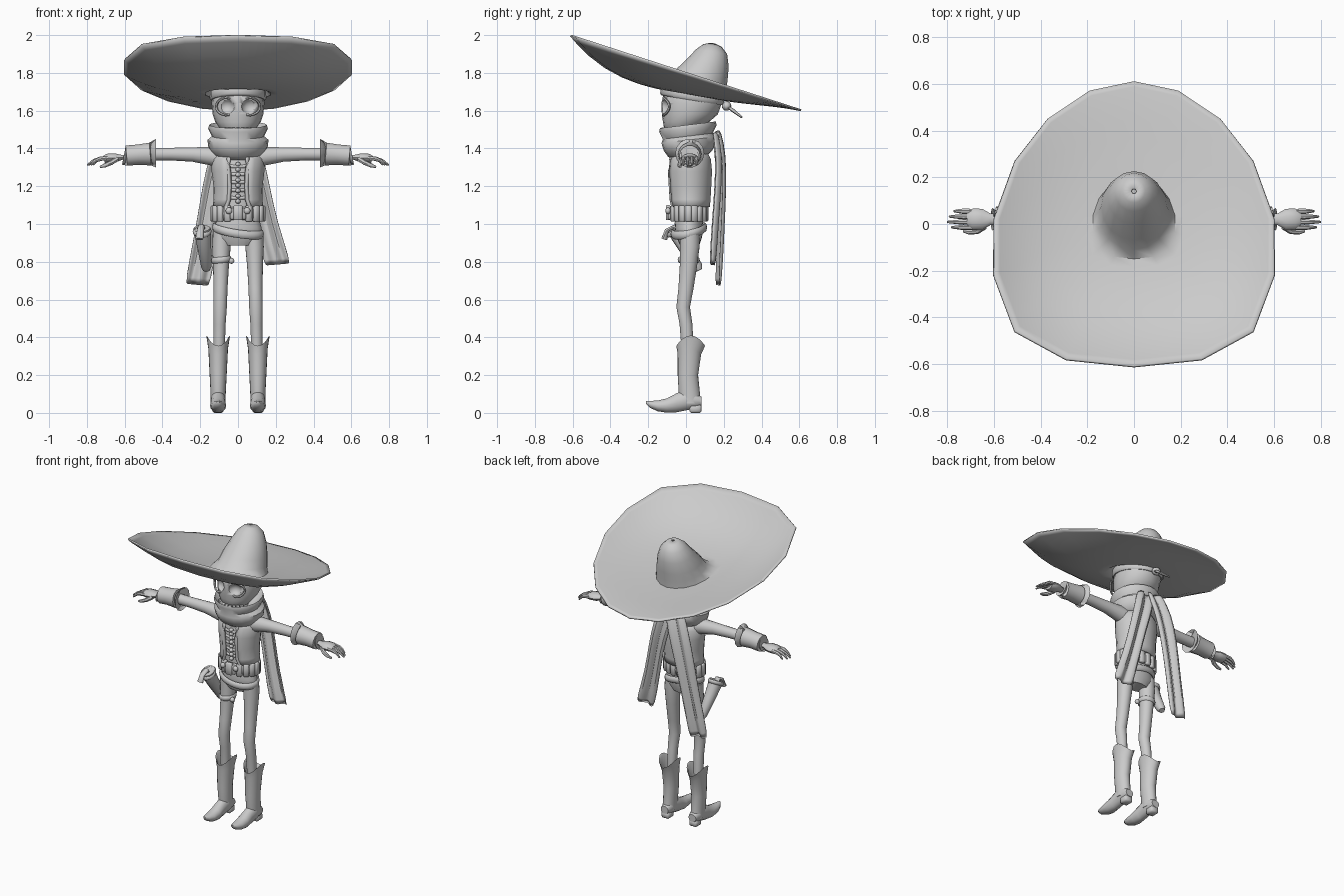
import bpy, bmesh, math
from math import sin, cos, pi
from mathutils import Vector, Matrix

cube = bpy.data.objects.get("Cube")
if cube:
    bpy.data.objects.remove(cube, do_unlink=True)

grey = bpy.data.materials.new("plain_grey")
grey.use_nodes = True
grey.diffuse_color = (0.6, 0.6, 0.6, 1)
grey.node_tree.nodes["Principled BSDF"].inputs["Base Color"].default_value = (0.6, 0.6, 0.6, 1)


def finish(name, bm, mirror=False, thick=0, subdiv=0):
    bmesh.ops.recalc_face_normals(bm, faces=bm.faces)
    me = bpy.data.meshes.new(name)
    bm.to_mesh(me)
    bm.free()
    for p in me.polygons:
        p.use_smooth = True
    me.set_sharp_from_angle(angle=math.radians(50))
    me.materials.append(grey)
    ob = bpy.data.objects.new(name, me)
    bpy.context.collection.objects.link(ob)
    if thick:
        m = ob.modifiers.new("thickness", "SOLIDIFY")
        m.thickness, m.offset = thick, 0
    if subdiv:
        ob.modifiers.new("round", "SUBSURF").levels = subdiv
        ob.modifiers["round"].render_levels = subdiv
    if mirror:
        ob.modifiers.new("mirror", "MIRROR").use_mirror_merge = False
    return ob


def loft(name, rings, closed=True, caps=True, **kw):
    """Skin a list of equal-length point rings."""
    bm = bmesh.new()
    vs = [[bm.verts.new(p) for p in r] for r in rings]
    n = len(vs[0])
    for a, b in zip(vs, vs[1:]):
        for i in range(n if closed else n - 1):
            j = (i + 1) % n
            bm.faces.new((a[i], a[j], b[j], b[i]))
    if caps and closed:
        bm.faces.new(vs[0])
        bm.faces.new(vs[-1])
    return finish(name, bm, **kw)


def level(z, cy, rx, ry, tilt=0, cx=0, n=20, a0=0, a1=2 * pi):
    """Horizontal ellipse, or an open arc of it, leaning along y."""
    open_arc = a1 - a0 < 6.2
    steps = n - 1 if open_arc else n
    ang = [a0 + (a1 - a0) * i / steps for i in range(n)]
    return [(cx + rx * cos(a), cy + ry * sin(a), z + tilt * ry * sin(a)) for a in ang]


def stack(name, rows, cx=0, tilt=0, **kw):
    return loft(name, [level(*r, tilt=tilt, cx=cx) for r in rows], **kw)


def tube(name, pts, radii, n=10, flat=1.0, **kw):
    """Round section swept along a path; flat squashes its second axis."""
    pts = [Vector(p) for p in pts]
    rings = []
    for i, p in enumerate(pts):
        d = (pts[min(i + 1, len(pts) - 1)] - pts[max(i - 1, 0)]).normalized()
        u = d.cross(Vector((0, 0, 1)))
        u = u.normalized() if u.length > 0.1 else Vector((0, 1, 0))
        v = d.cross(u)
        r = radii[i]
        rings.append([p + u * r * cos(2 * pi * k / n) + v * r * flat * sin(2 * pi * k / n) for k in range(n)])
    return loft(name, rings, **kw)


def hoop(name, cx, cy, cz, rx, ry, r, h, tx=0, ty=0, n=28):
    """Elliptical band with a rounded section, tilted along x and y."""
    rings = []
    for i in range(n + 1):
        a = 2 * pi * i / n
        x, y = rx * cos(a), ry * sin(a)
        out = Vector((cos(a), sin(a), 0))
        c = Vector((cx + x, cy + y, cz + tx * x + ty * y))
        rings.append([c + out * r * cos(2 * pi * k / 8) + Vector((0, 0, h * sin(2 * pi * k / 8))) for k in range(8)])
    return loft(name, rings, caps=False)


def blocks(name, items, **kw):
    """Bevelled boxes: (centre, size, turn about z)."""
    bm = bmesh.new()
    for c, s, turn in items:
        m = Matrix.Translation(c) @ Matrix.Rotation(turn, 4, "Z") @ Matrix.Diagonal((*s, 1))
        bmesh.ops.create_cube(bm, size=1, matrix=m)
    bmesh.ops.bevel(bm, geom=bm.edges[:], offset=min(items[0][1]) * 0.2, segments=1, affect="EDGES")
    return finish(name, bm, **kw)


def balls(name, items, **kw):
    bm = bmesh.new()
    for c, s in items:
        bmesh.ops.create_uvsphere(bm, u_segments=14, v_segments=8, radius=1,
                                  matrix=Matrix.Translation(c) @ Matrix.Diagonal((*s, 1)))
    return finish(name, bm, **kw)


# Wide tilted hat: dished brim flowing into a leaning crown
half = [(0, .61), (.19, .57), (.37, .45), (.51, .27), (.6, .02), (.6, -.22), (.51, -.46), (.29, -.58), (0, -.61)]
rim = half + [(-x, y) for x, y in half[-2:0:-1]]


def brim_ring(t):
    pts = []
    for x, y in rim:
        px, py = x * t, .04 + (y - .04) * t
        pts.append((px, py, 1.8 - .325 * py - (.11 - .15 * py) * (1 - t ** 3)))
    return pts


hat = [brim_ring(t) for t in (1, .96, .85, .72, .58, .45, .35, .29)]
for z, cy, rx, ry in [(1.73, .05, .147, .157), (1.78, .075, .135, .14), (1.85, .113, .108, .108),
                      (1.91, .135, .078, .078), (1.94, .14, .045, .047), (1.953, .14, .01, .01)]:
    hat.append([(rx * sin(2 * pi * k / 16), cy + ry * cos(2 * pi * k / 16), z - .15 * ry * cos(2 * pi * k / 16))
                for k in range(16)])
loft("hat", hat, caps=False, thick=.01)

# Skull with hollow eye sockets, teeth, brow and head scarf
head = stack("skull", [(1.475, -.03, .055, .06), (1.50, -.025, .092, .09), (1.54, 0, .12, .122),
                       (1.58, .02, .134, .148), (1.64, .03, .14, .16), (1.70, .035, .133, .152), (1.73, .04, .11, .13)])
sockets = balls("eye_socket_cutter", [((s * .065, -.135, 1.622), (.048, .05, .044)) for s in (-1, 1)])
sockets.hide_render = True
sockets.hide_viewport = True
cut = head.modifiers.new("sockets", "BOOLEAN")
cut.operation, cut.object, cut.solver = "DIFFERENCE", sockets, "EXACT"
tube("eye_rim", [(.065 + .05 * cos(a), -.118 + .03 * cos(a) ** 2, 1.622 + .046 * sin(a))
                 for a in [2 * pi * i / 20 for i in range(21)]], [.007] * 21, n=6, mirror=True)
blocks("teeth", [((.098 * sin(a), -.025 - .098 * cos(a), 1.497), (.02, .014, .028), a)
                 for a in [-1 + i * .25 for i in range(9)]])
stack("head_scarf", [(1.655, .032, .143, .162), (1.665, .032, .15, .169), (1.70, .035, .149, .167),
                     (1.715, .035, .13, .15)], tilt=-.16)
balls("scarf_knot", [((0, .215, 1.625), (.03, .025, .025))])
for s in (-1, 1):
    tube("knot_tail", [(0, .21, 1.63), (s * .02, .25, 1.60), (s * .035, .295, 1.565)], [.012, .022, .012], flat=.4)

# Neckerchief with folds
stack("neckerchief", [(1.46, .0, .09, .09), (1.50, .01, .13, .125), (1.525, .01, .152, .148), (1.505, .01, .158, .152),
                      (1.465, .01, .138, .132), (1.445, .015, .162, .145), (1.405, .02, .157, .138),
                      (1.37, .02, .135, .115), (1.35, .02, .1, .09)], tilt=.12)

# Long scarf tails hanging behind: (inner x, outer x, y, z)
for name, side, rows in [
        ("left_scarf_tail", 1, [(-.03, .09, .15, 1.48), (.0, .13, .175, 1.36), (.05, .165, .17, 1.2),
                                (.09, .205, .155, 1.0), (.14, .285, .14, .77)]),
        ("right_scarf_tail", -1, [(-.04, .09, .165, 1.49), (.0, .15, .195, 1.36), (.05, .19, .195, 1.18),
                                  (.1, .225, .185, .95), (.15, .285, .17, .66)])]:
    loft(name, [[(side * (a + (b - a) * k / 8), y + .016 * sin(k * 1.3), z + .012 * k / 8) for k in range(9)]
                for a, b, y, z in rows], closed=False, thick=.014, subdiv=1)

# Torso with ribs, breastbone and open vest
stack("body", [(1.0, .015, .11, .075), (1.1, .015, .09, .07), (1.2, .02, .1, .085), (1.3, .02, .11, .09),
               (1.37, .02, .08, .07), (1.5, .01, .05, .05)])
balls("breastbone", [((0, -.072, 1.12 + i * .028), (.014, .014, .012)) for i in range(8)])
for i in range(5):
    hoop("rib", 0, .02, 1.15 + i * .042, .096 + .004 * i, .084 + .002 * i, .008, .009, ty=.15)
vest_rows = [(1.09, .02, .128, .1), (1.13, .02, .122, .104), (1.2, .02, .123, .108),
             (1.28, .02, .133, .112), (1.34, .02, .135, .106), (1.385, .02, .105, .085)]
gap = [.5, .4, .38, .36, .38, .5]
loft("vest", [level(*r, a0=-pi / 2 + g, a1=1.5 * pi - g) for r, g in zip(vest_rows, gap)],
     closed=False, thick=.014)
tube("vest_edge", [(r[2] * sin(g), r[1] - r[3] * cos(g), r[0]) for r, g in zip(vest_rows, gap)],
     [.011] * 6, n=8, mirror=True)

# Cartridge belt with pouches and buckle, slung hip belt
hoop("belt", 0, .015, 1.055, .12, .08, .014, .035)
blocks("belt_pouches", [((.132 * cos(a), .015 + .09 * sin(a), 1.055), (.026, .034, .085), math.atan2(sin(a) / .09, cos(a) / .132))
                        for a in [-pi / 2 + .45 + i * .36 for i in range(16)]])
blocks("buckle", [((0, -.085, 1.055), (.085, .022, .06), 0), ((0, -.095, 1.06), (.045, .024, .08), 0)])
balls("buckle_horns", [((.048, -.095, 1.07), (.018, .014, .018))], mirror=True)
hoop("hip_belt", 0, .015, .965, .125, .085, .012, .022, tx=-.15, ty=.2)

# Pelvis and legs
stack("pelvis", [(1.03, .015, .11, .07), (.98, .015, .125, .075), (.93, .017, .13, .068), (.885, .02, .08, .05)])
leg_rows = [(.96, .02, .048, .052), (.88, .02, .049, .052), (.78, .013, .042, .046), (.66, .0, .037, .04),
            (.56, -.015, .036, .036), (.47, .0, .032, .034), (.34, .008, .03, .032)]
loft("leg", [level(*r, cx=.085 + .015 * i / 6) for i, r in enumerate(leg_rows)], mirror=True)

# Boots: notched flared shaft, upturned pointed foot, heel
shaft = []
for z, cy, rx, ry, notch in [(.05, .022, .04, .055, 0), (.1, .018, .04, .056, 0), (.2, .01, .045, .054, 0),
                             (.31, .018, .052, .062, .03), (.355, .025, .063, .076, .055), (.345, .025, .054, .066, .055)]:
    shaft.append([(x, y, z + notch * ((x - .105) / rx) ** 2) for x, y, _ in level(z, cy, rx, ry, cx=.105)])
loft("boot_shaft", shaft + [level(.3, .018, .045, .054, cx=.105)], mirror=True)
foot = [(.083, .028, .035, .085), (.05, .038, .022, .11), (0, .04, .012, .125), (-.05, .038, .002, .105),
        (-.1, .043, 0, .078), (-.15, .038, .008, .066), (-.19, .024, .026, .064), (-.213, .008, .048, .064)]
loft("boot_foot", [[(.105 + w * cos(a), y, (lo + hi) / 2 + (hi - lo) / 2 * sin(a))
                    for a in [2 * pi * k / 14 for k in range(14)]] for y, w, lo, hi in foot], mirror=True)
blocks("boot_heel", [((.105, .05, .022), (.058, .062, .044), 0)], mirror=True)

# Arms, flared cuffs and bony hands
tube("sleeve", [(.08, .02, 1.35), (.15, .02, 1.36), (.24, .02, 1.368), (.36, .02, 1.37), (.5, .02, 1.37)],
     [.055, .049, .039, .034, .034], n=14, mirror=True)
tube("cuff", [(.47, .02, 1.37), (.435, .02, 1.375), (.465, .02, 1.37), (.53, .02, 1.367), (.59, .02, 1.362), (.605, .02, 1.36),
              (.58, .02, 1.36)], [.04, .077, .062, .055, .055, .048, .03], n=14, mirror=True)
tube("palm", [(.58, .02, 1.355), (.615, .02, 1.353), (.65, .02, 1.35), (.69, .02, 1.348), (.71, .02, 1.342)],
     [.022, .025, .045, .046, .036], flat=.55, mirror=True)
for i in range(4):
    y = -.014 + i * .023
    reach = (.78, .798, .79, .77)[i]
    tube("finger", [(.69, y, 1.35), (.73, y, 1.345), ((.73 + reach) / 2, y, 1.335), (reach, y, 1.312)],
         [.011, .012, .009, .005], n=7, mirror=True)
tube("thumb", [(.64, -.01, 1.345), (.67, -.03, 1.325), (.705, -.035, 1.31), (.73, -.03, 1.302)],
     [.014, .013, .011, .006], n=7, mirror=True)

# Holster with pistol, strapped to the right thigh
tube("holster", [(-.19, -.055, .975), (-.187, -.045, .95), (-.178, 0, .87), (-.168, .06, .775), (-.167, .07, .755)],
     [.044, .044, .037, .028, .018], n=12)
hoop("holster_lip", -.19, -.05, .962, .042, .042, .008, .014, ty=.5, n=16)
tube("pistol_grip", [(-.19, -.04, .94), (-.195, -.065, .985), (-.2, -.1, .965), (-.205, -.115, .92)],
     [.018, .02, .018, .022], flat=.7)
hoop("thigh_strap", -.088, .014, .81, .046, .05, .008, .016, tx=.1)
balls("strap_knot", [((-.035, -.01, .805), (.016, .016, .016))])
